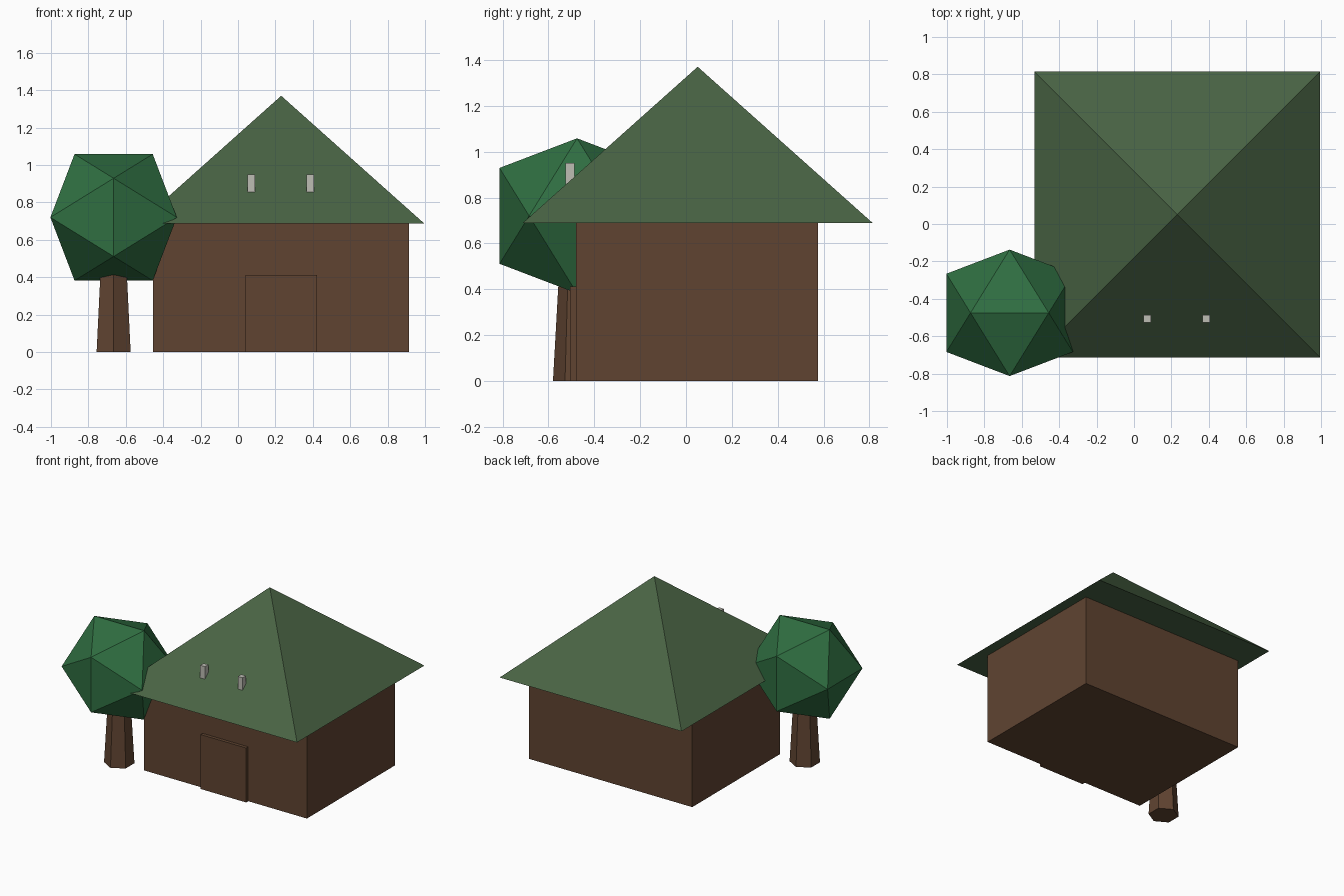
import bpy, bmesh, math
from mathutils import Vector

if "Cube" in bpy.data.objects:
    bpy.data.objects.remove(bpy.data.objects["Cube"])


def srgb(r, g, b):
    return tuple(((c / 255 + 0.055) / 1.055) ** 2.4 for c in (r, g, b)) + (1.0,)


def material(name, rgb):
    m = bpy.data.materials.new(name)
    m.diffuse_color = srgb(*rgb)
    m.use_nodes = True
    m.node_tree.nodes["Principled BSDF"].inputs["Base Color"].default_value = m.diffuse_color
    return m


BROWN = material("brown wood", (96, 68, 49))
ROOF = material("moss green roof", (73, 99, 68))
LEAF = material("leaf green", (47, 110, 65))
STONE = material("pale stone", (190, 189, 180))


def finish(name, bm, mat):
    bmesh.ops.recalc_face_normals(bm, faces=bm.faces[:])
    me = bpy.data.meshes.new(name)
    bm.to_mesh(me)
    bm.free()
    me.materials.append(mat)
    ob = bpy.data.objects.new(name, me)
    bpy.context.collection.objects.link(ob)
    return ob


def box(name, x, y, z, mat):
    """Box given by its (min, max) range on each axis."""
    bm = bmesh.new()
    bmesh.ops.create_cube(bm, size=1)
    for v in bm.verts:
        v.co = [lo + (c + 0.5) * (hi - lo) for c, (lo, hi) in zip(v.co, (x, y, z))]
    return finish(name, bm, mat)


# House body and door slab
box("walls", (-0.455, 0.915), (-0.48, 0.575), (0, 0.69), BROWN)
box("door", (0.04, 0.422), (-0.505, -0.47), (0, 0.413), BROWN)

# Pyramid roof with a flat underside
bm = bmesh.new()
base = [bm.verts.new((x, y, 0.688)) for x, y in
        ((-0.533, -0.713), (0.995, -0.713), (0.995, 0.815), (-0.533, 0.815))]
apex = bm.verts.new((0.231, 0.051, 1.37))
bm.faces.new(base)
for i in range(4):
    bm.faces.new((base[i], base[(i + 1) % 4], apex))
finish("roof", bm, ROOF)

# Two small chimneys on the front slope
for side, x in (("left", 0.071), ("right", 0.387)):
    box(side + "_chimney", (x - 0.02, x + 0.02), (-0.526, -0.486), (0.84, 0.95), STONE)

# Tapered six-sided trunk, one corner facing the front
TREE = Vector((-0.665, -0.475, 0))
bm = bmesh.new()
rings = [[bm.verts.new(TREE + Vector((r * math.sin(i * math.pi / 3),
                                      r * math.cos(i * math.pi / 3), z)))
          for i in range(6)] for r, z in ((0.105, 0), (0.077, 0.5))]
for ring in rings:
    bm.faces.new(ring)
for i in range(6):
    j = (i + 1) % 6
    bm.faces.new((rings[0][i], rings[0][j], rings[1][j], rings[1][i]))
finish("tree_trunk", bm, BROWN)

# Crown: regular icosahedron with a level ridge along x
bm = bmesh.new()
a, b = 0.209, 0.338
for s in (-1, 1):
    for t in (-1, 1):
        for p in ((s * a, 0, t * b), (s * b, t * a, 0), (0, s * b, t * a)):
            bm.verts.new(TREE + Vector((0, 0, 0.72)) + Vector(p))
bmesh.ops.convex_hull(bm, input=bm.verts[:])
finish("tree_crown", bm, LEAF)
